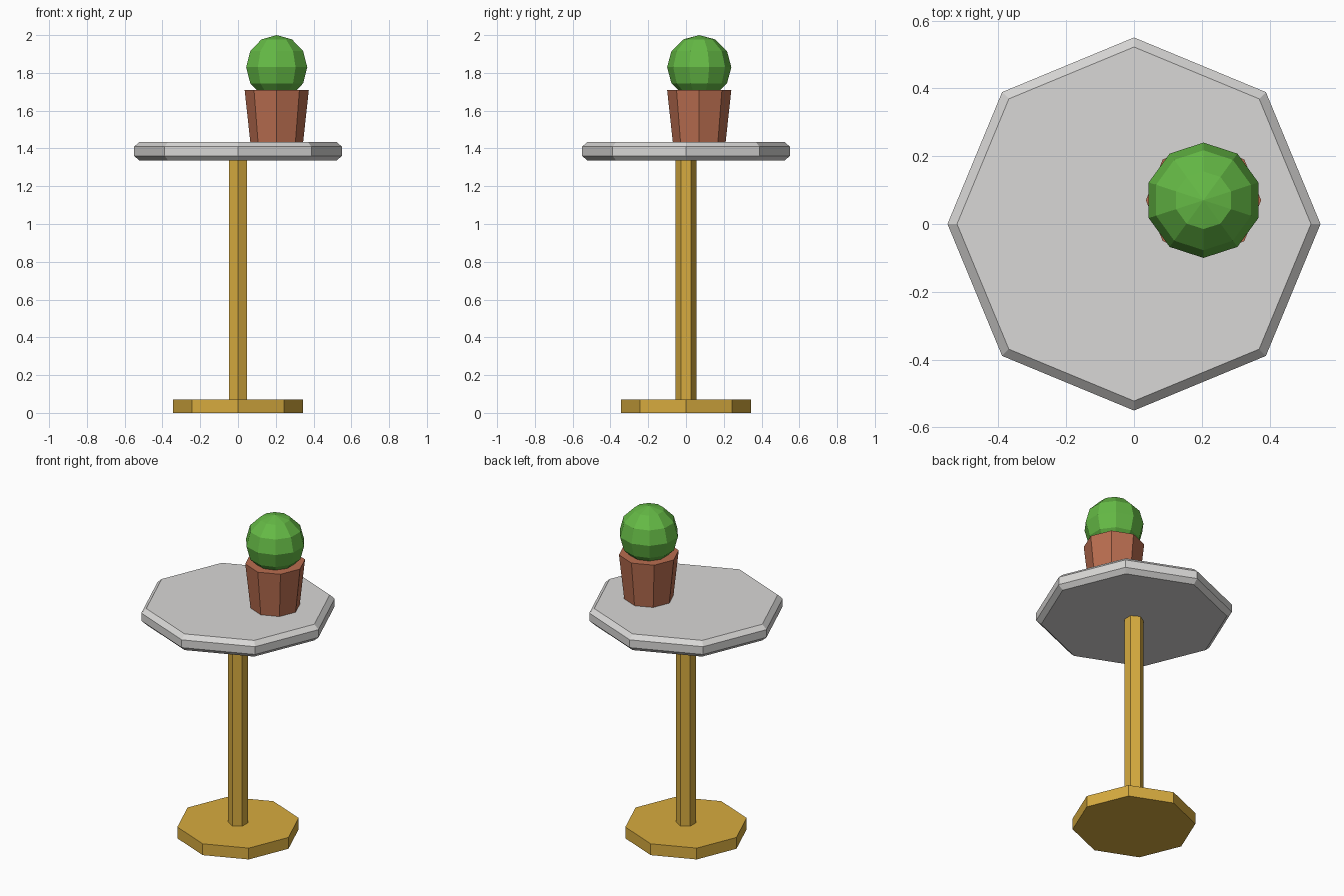
import bpy
from math import radians

cube = bpy.data.objects.get("Cube")
if cube:
    bpy.data.objects.remove(cube, do_unlink=True)


def material(name, rgb):
    mat = bpy.data.materials.new(name)
    mat.use_nodes = True
    colour = (*rgb, 1)
    mat.diffuse_color = colour
    mat.node_tree.nodes["Principled BSDF"].inputs["Base Color"].default_value = colour
    return mat


def finish(name, mat):
    obj = bpy.context.object
    obj.name = name
    obj.data.materials.append(mat)
    return obj


def prism(name, mat, sides, bottom, top, z0, z1, x=0, y=0):
    """Upright faceted prism, tapering from the bottom radius to the top radius."""
    bpy.ops.mesh.primitive_cone_add(vertices=sides, radius1=bottom, radius2=top,
                                    depth=z1 - z0, location=(x, y, (z0 + z1) / 2))
    return finish(name, mat)


brass = material("brass", (0.68, 0.41, 0.05))
stone = material("pale stone", (0.69, 0.68, 0.67))
clay = material("terracotta", (0.49, 0.155, 0.08))
green = material("leaf green", (0.13, 0.49, 0.06))

# Pedestal
prism("base", brass, 8, 0.345, 0.345, 0, 0.07)
prism("column", brass, 6, 0.055, 0.055, 0.07, 1.335)

# Table top with chamfered rims; the upright corners stay sharp
table_top = prism("table_top", stone, 8, 0.55, 0.55, 1.335, 1.435)
bevel = table_top.modifiers.new("chamfer", 'BEVEL')
bevel.width = 0.026
bevel.segments = 1
bevel.limit_method = 'ANGLE'
bevel.angle_limit = radians(60)

# Potted round plant
px, py = 0.205, 0.07
prism("pot", clay, 8, 0.14, 0.17, 1.435, 1.71, px, py)
bpy.ops.mesh.primitive_uv_sphere_add(segments=10, ring_count=6, radius=0.17,
                                     location=(px, py, 1.83))
finish("plant", green)
